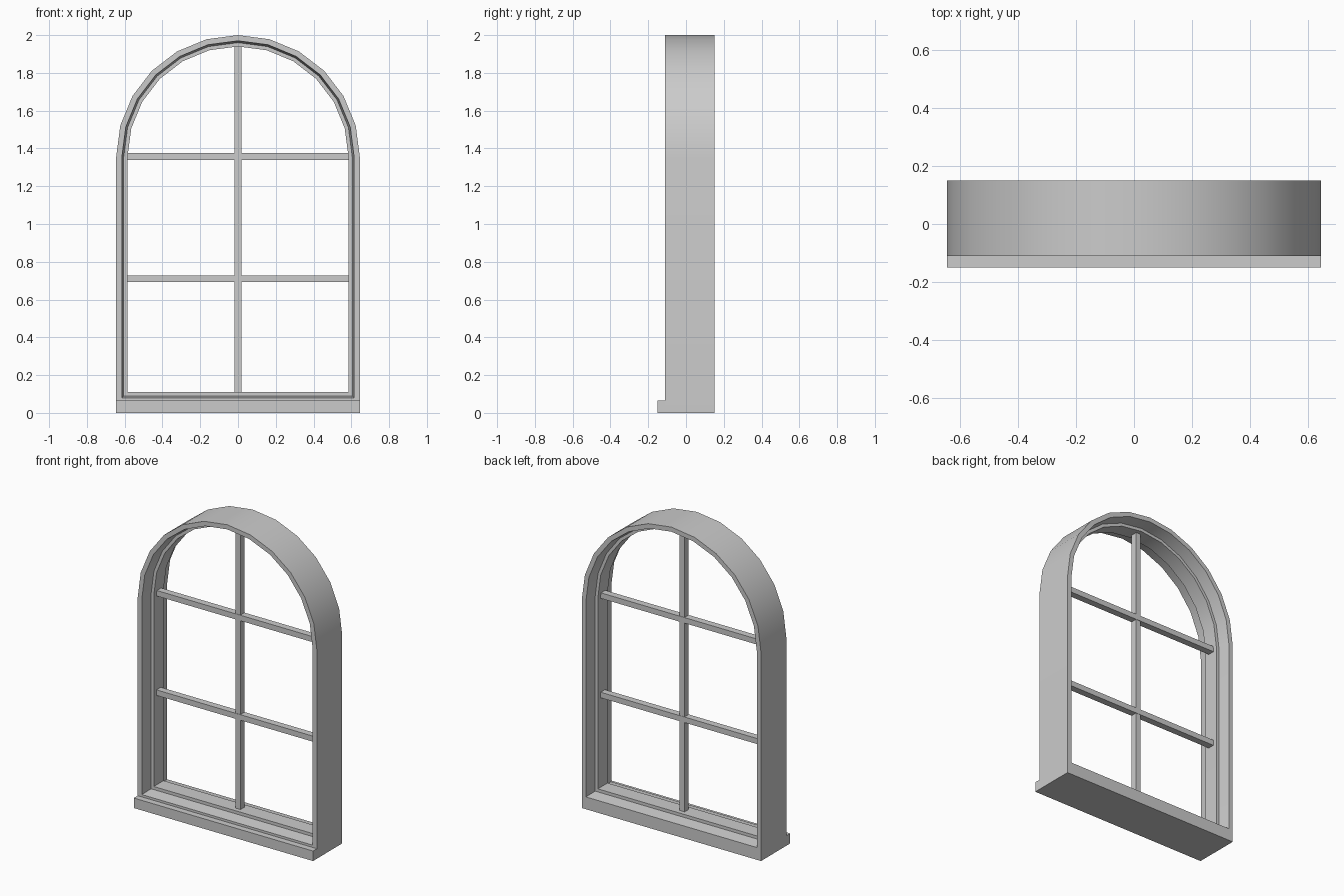
import bpy, bmesh
from math import sin, cos, pi

if "Cube" in bpy.data.objects:
    bpy.data.objects.remove(bpy.data.objects["Cube"])

HALF, SPRING, SEGS = 0.645, 1.355, 12      # half width, arch centre height, arch segments
FRONT, BACK, MID = -0.11, 0.15, 0.02


def finish(name, bm, smooth=False):
    bmesh.ops.recalc_face_normals(bm, faces=bm.faces)
    me = bpy.data.meshes.new(name)
    bm.to_mesh(me)
    bm.free()
    ob = bpy.data.objects.new(name, me)
    bpy.context.collection.objects.link(ob)
    if smooth:
        bpy.ops.object.select_all(action='DESELECT')
        ob.select_set(True)
        bpy.context.view_layer.objects.active = ob
        bpy.ops.object.shade_smooth_by_angle(angle=pi / 6)
    return ob


def box(name, x0, x1, y0, y1, z0, z1):
    bm = bmesh.new()
    bmesh.ops.create_cube(bm, size=1)
    for v in bm.verts:
        v.co = ((x0 + x1) / 2 + v.co.x * (x1 - x0),
                (y0 + y1) / 2 + v.co.y * (y1 - y0),
                (z0 + z1) / 2 + v.co.z * (z1 - z0))
    return finish(name, bm)


def outline(inset):
    """Arched window outline, moved inwards by inset."""
    r = HALF - inset
    z0 = 0.05 + inset if inset else 0.0    # the bottom rail is thicker
    arch = [(r * cos(pi * i / SEGS), SPRING + r * sin(pi * i / SEGS)) for i in range(SEGS + 1)]
    return [(r, z0)] + arch + [(-r, z0)]


# Arched frame: outer casing with a raised stop in the middle of its depth
profile = [(0, FRONT), (0.03, FRONT), (0.04, MID - 0.05), (0.06, MID - 0.05),
           (0.06, MID + 0.05), (0.04, MID + 0.05), (0.03, BACK), (0, BACK)]
bm = bmesh.new()
loops = [[bm.verts.new((x, y, z)) for x, z in outline(d)] for d, y in profile]
for a, b in zip(loops, loops[1:] + loops[:1]):
    for i in range(len(a)):
        j = (i + 1) % len(a)
        bm.faces.new((a[i], a[j], b[j], b[i]))
finish("arched_frame", bm, smooth=True)

# Sill lip projecting at the front
box("sill", -HALF, HALF, -0.15, FRONT, 0, 0.065)

# Glazing bars
box("upright_bar", -0.018, 0.018, MID - 0.02, MID + 0.02, 0.105, SPRING + 0.587)
for name, z in (("lower_crossbar", 0.71), ("upper_crossbar", 1.357)):
    box(name, -0.587, 0.587, MID - 0.022, MID + 0.022, z - 0.018, z + 0.018)
